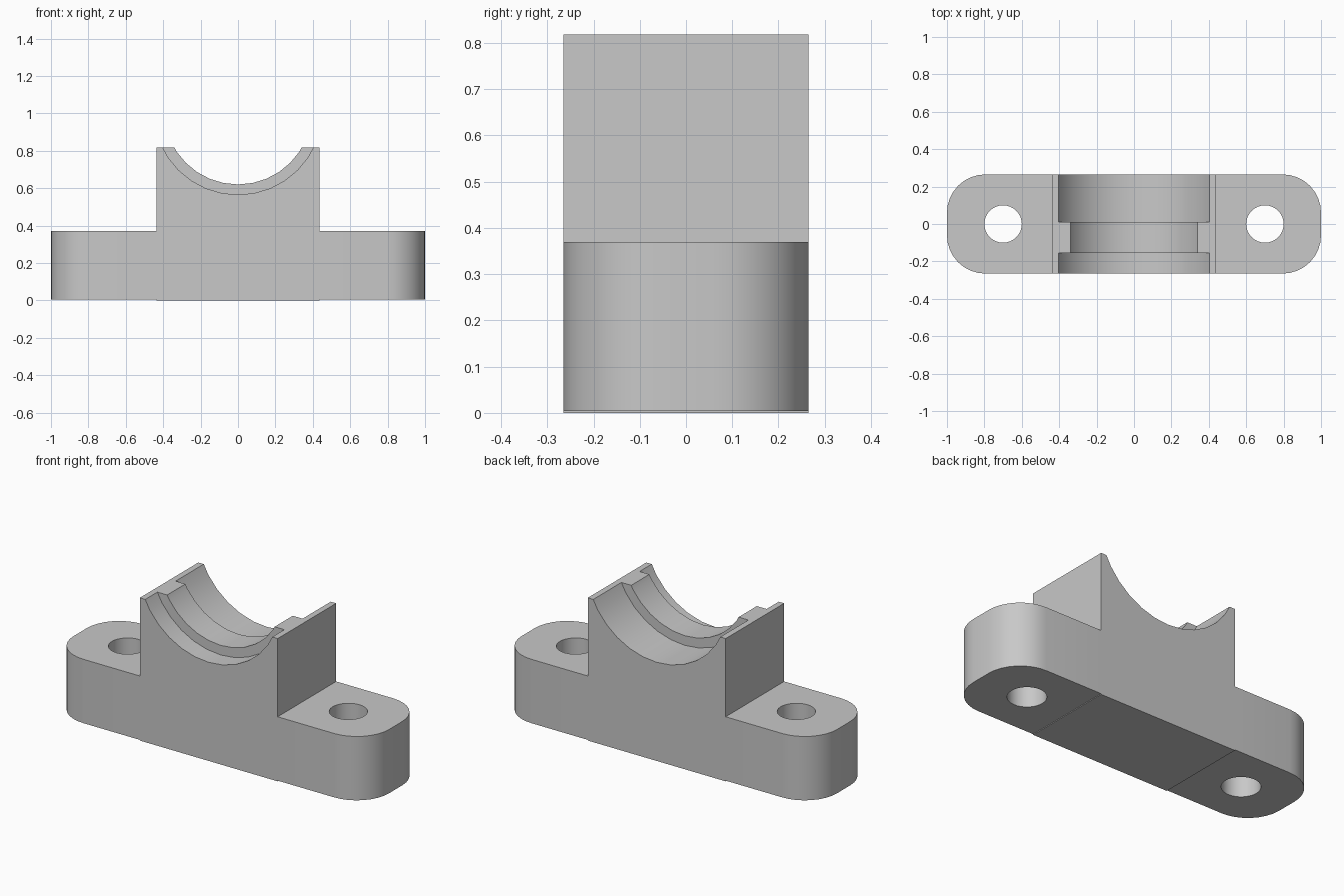
import bpy
import bmesh
from math import sin, cos, pi, radians
from mathutils import Vector

if "Cube" in bpy.data.objects:
    bpy.data.objects.remove(bpy.data.objects["Cube"], do_unlink=True)

HALF_DEPTH = 0.265
BLOCK_HALF = 0.437
BORE_Z = 1.015

grey = bpy.data.materials.new("plain grey")
grey.use_nodes = True
grey.diffuse_color = (0.58, 0.58, 0.58, 1)
grey.node_tree.nodes["Principled BSDF"].inputs["Base Color"].default_value = grey.diffuse_color


def arc(cx, cy, r, start, sweep, steps):
    """Points along an arc, angles in degrees, end included."""
    angles = [radians(start + sweep * i / steps) for i in range(steps + 1)]
    return [(cx + r * cos(a), cy + r * sin(a)) for a in angles]


def prism(name, outline, low, high, along_y=False):
    """Extrude a flat outline along z, or an x-z outline along y."""
    def place(u, v, d):
        return (u, d, v) if along_y else (u, v, d)
    bm = bmesh.new()
    face = bm.faces.new([bm.verts.new(place(u, v, low)) for u, v in outline])
    result = bmesh.ops.extrude_face_region(bm, geom=[face])
    moved = [g for g in result["geom"] if isinstance(g, bmesh.types.BMVert)]
    bmesh.ops.translate(bm, verts=moved, vec=Vector(place(0, 0, high - low)))
    bmesh.ops.recalc_face_normals(bm, faces=bm.faces)
    mesh = bpy.data.meshes.new(name)
    bm.to_mesh(mesh)
    bm.free()
    mesh.materials.append(grey)
    obj = bpy.data.objects.new(name, mesh)
    bpy.context.collection.objects.link(obj)
    return obj


def activate(obj):
    bpy.ops.object.select_all(action="DESELECT")
    obj.select_set(True)
    bpy.context.view_layer.objects.active = obj


def cut(obj, cutter):
    """Subtract a cutter from a part, then discard the cutter."""
    cutter.hide_render = True
    mod = obj.modifiers.new("cut", "BOOLEAN")
    mod.operation = "DIFFERENCE"
    mod.solver = "EXACT"
    mod.object = cutter
    activate(obj)
    bpy.ops.object.modifier_apply(modifier=mod.name)
    bpy.data.objects.remove(cutter, do_unlink=True)


def circle(cx, cy, r):
    return arc(cx, cy, r, -90, 360, 32)[:-1]


def smooth(obj):
    activate(obj)
    bpy.ops.object.shade_smooth_by_angle(angle=radians(30))


# Saddle block with a bore, leaving a narrower raised rib inside
block = prism("saddle_block",
              [(-BLOCK_HALF, 0), (BLOCK_HALF, 0), (BLOCK_HALF, 0.818), (-BLOCK_HALF, 0.818)],
              -HALF_DEPTH, HALF_DEPTH, along_y=True)
for radius, front, back in ((0.395, -0.4, 0.4), (0.45, -0.4, -0.155), (0.45, 0.01, 0.4)):
    cut(block, prism("bore_cutter", circle(0, BORE_Z, radius), front, back, along_y=True))
smooth(block)

# Mounting ears with rounded corners and bolt holes
for side, name in ((1, "left_mounting_ear"), (-1, "right_mounting_ear")):
    r = 0.205
    outline = [(BLOCK_HALF, -HALF_DEPTH)]
    outline += arc(1 - r, r - HALF_DEPTH, r, -90, 90, 8)
    outline += arc(1 - r, HALF_DEPTH - r, r, 0, 90, 8)
    outline += [(BLOCK_HALF, HALF_DEPTH)]
    ear = prism(name, [(side * x, y) for x, y in outline], 0.004, 0.37)
    cut(ear, prism("hole_cutter", circle(side * 0.7, 0, 0.1), -0.1, 0.5))
    smooth(ear)
